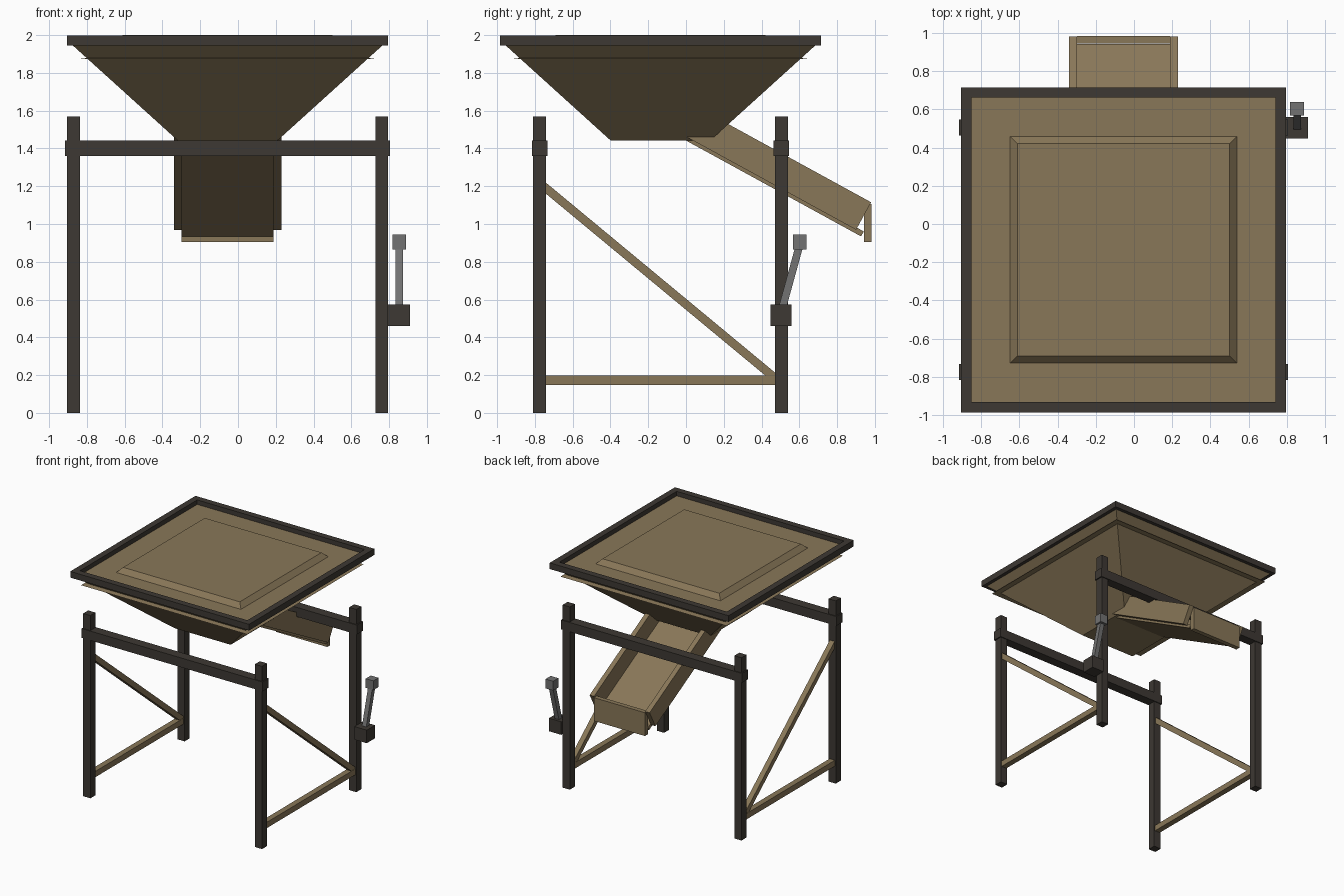
import bpy, bmesh, math
from mathutils import Matrix, Vector

if "Cube" in bpy.data.objects:
    bpy.data.objects.remove(bpy.data.objects["Cube"])

CX, CY = -0.055, -0.135      # centre of the hopper and frame


def material(name, rgb):
    m = bpy.data.materials.new(name)
    m.diffuse_color = (*rgb, 1)
    m.use_nodes = True
    m.node_tree.nodes["Principled BSDF"].inputs["Base Color"].default_value = m.diffuse_color
    return m


DARK = material("dark_timber", (0.047, 0.040, 0.033))
TAN = material("tan_wood", (0.25, 0.185, 0.098))
GREY = material("grey_metal", (0.17, 0.17, 0.17))


def finish(name, bm, mat):
    bmesh.ops.recalc_face_normals(bm, faces=bm.faces)
    me = bpy.data.meshes.new(name)
    bm.to_mesh(me)
    bm.free()
    me.materials.append(mat)
    ob = bpy.data.objects.new(name, me)
    bpy.context.collection.objects.link(ob)
    return ob


def box(name, center, size, mat, tilt=0.0):
    """Box tilted about the x axis."""
    bm = bmesh.new()
    bmesh.ops.create_cube(bm, size=1, matrix=Matrix.Diagonal((*size, 1)))
    ob = finish(name, bm, mat)
    ob.location = center
    ob.rotation_euler.x = tilt
    return ob


def strut(name, x, p, q, thick, mat):
    """Square bar between two (y, z) points."""
    dy, dz = q[0] - p[0], q[1] - p[1]
    return box(name, (x, (p[0] + q[0]) / 2, (p[1] + q[1]) / 2),
               (thick, math.hypot(dy, dz), thick), mat, math.atan2(dz, dy))


def stepped_pyramid(name, rings, mat):
    """Closed solid through square rings given as (half width, z)."""
    bm = bmesh.new()
    loops = [[bm.verts.new((CX + sx * h, CY + sy * h, z))
              for sx, sy in ((-1, -1), (1, -1), (1, 1), (-1, 1))] for h, z in rings]
    for a, b in zip(loops, loops[1:]):
        for i in range(4):
            j = (i + 1) % 4
            bm.faces.new((a[i], a[j], b[j], b[i]))
    bm.faces.new(loops[0])
    bm.faces.new(loops[-1])
    return finish(name, bm, mat)


# hopper funnel and the heaped fill whose edge pokes through the walls
stepped_pyramid("hopper_funnel", [(0.265, 1.443), (0.836, 1.96)], TAN)
stepped_pyramid("hopper_fill", [(0.79, 1.873), (0.66, 1.89), (0.555, 2.0)], TAN)

# rim bars
for s, side in ((-1, "a"), (1, "b")):
    box("rim_x_" + side, (CX, CY + s * 0.823, 1.972), (1.7, 0.054, 0.053), DARK)
    box("rim_y_" + side, (CX + s * 0.823, CY, 1.972), (0.054, 1.592, 0.053), DARK)

# legs, cross beams and side braces
for sx, side in ((-1, "left"), (1, "right")):
    x = CX + sx * 0.816
    for sy, end in ((-1, "front"), (1, "back")):
        box(f"{end}_{side}_leg", (x, CY + sy * 0.64, 0.785), (0.068, 0.068, 1.57), DARK)
    box(side + "_lower_brace", (x, CY, 0.173), (0.05, 1.23, 0.05), TAN)
    strut(side + "_diagonal_brace", x, (-0.765, 1.209), (0.48, 0.177), 0.045, TAN)
for sy, end in ((-1, "front"), (1, "back")):
    box(end + "_beam", (CX, CY + sy * 0.64, 1.401), (1.72, 0.083, 0.08), DARK)

# sloping chute, laid out along its fall from the top outer corner
A = math.radians(28.7)
along, up = Vector((0, math.cos(A), -math.sin(A))), Vector((0, math.sin(A), math.cos(A)))
corner = Vector((CX, 0.98, 1.115))
for s, side in ((-1, "left"), (1, "right")):
    box("chute_wall_" + side, corner - along * 0.54 - up * 0.083 + Vector((s * 0.264, 0, 0)),
        (0.042, 1.08, 0.166), TAN, -A)
box("chute_floor", corner - along * 0.52 - up * 0.169, (0.486, 1.12, 0.03), TAN, -A)
box("chute_end_flap", (CX, 0.963, 1.005), (0.486, 0.04, 0.2), TAN)

# control lever on the back right leg
box("lever_box", (0.853, 0.503, 0.517), (0.116, 0.112, 0.112), DARK)
strut("lever_rod", 0.853, (0.503, 0.53), (0.602, 0.89), 0.04, GREY)
box("lever_knob", (0.853, 0.602, 0.905), (0.072, 0.07, 0.08), GREY)
